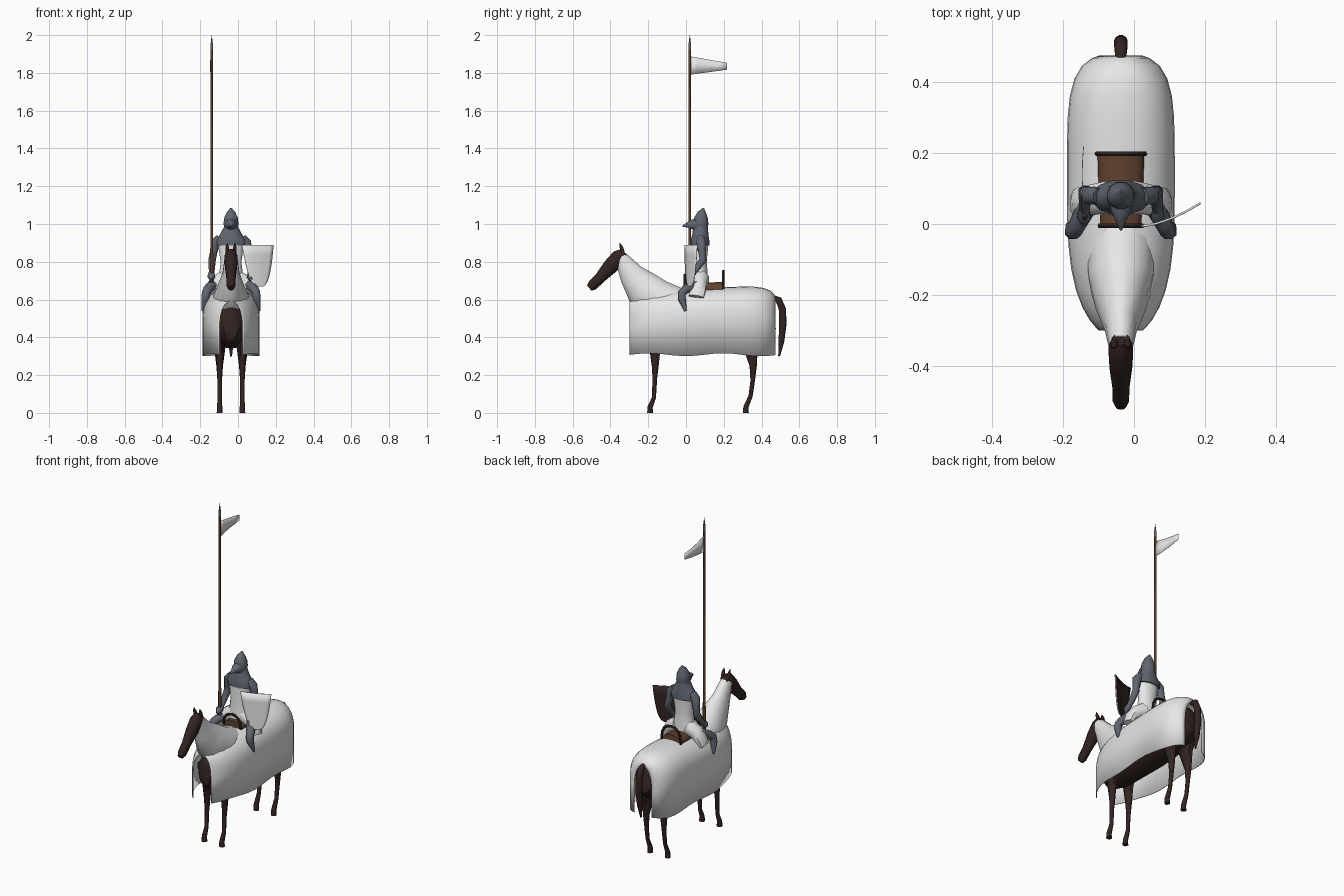
import bpy, bmesh, math
from mathutils import Vector

if "Cube" in bpy.data.objects:
    bpy.data.objects.remove(bpy.data.objects["Cube"])

CENTRE = -.037  # centre line of horse and rider
ACROSS, ALONG, UP = Vector((1, 0, 0)), Vector((0, 1, 0)), Vector((0, 0, 1))


def material(name, red, green, blue):
    colour = (red, green, blue, 1)
    mat = bpy.data.materials.new(name)
    mat.use_nodes = True
    mat.diffuse_color = colour
    mat.node_tree.nodes["Principled BSDF"].inputs["Base Color"].default_value = colour
    return mat


CLOTH = material("white cloth", .8, .8, .8)
HIDE = material("dark hide", .032, .017, .015)
STEEL = material("grey steel", .115, .13, .16)
WOOD = material("brown wood", .11, .05, .025)
LEATHER = material("brown leather", .12, .055, .028)
DARK = material("dark leather", .03, .018, .015)


def finish(name, bm, materials):
    mesh = bpy.data.meshes.new(name)
    bm.to_mesh(mesh)
    bm.free()
    for mat in materials:
        mesh.materials.append(mat)
    part = bpy.data.objects.new(name, mesh)
    bpy.context.collection.objects.link(part)
    bpy.ops.object.select_all(action='DESELECT')
    part.select_set(True)
    bpy.context.view_layer.objects.active = part
    bpy.ops.object.shade_smooth_by_angle(angle=math.radians(50))
    return part


def tube(name, mat, stations, sides=8, side=1, lateral=ACROSS):
    """Loft ellipses along stations of (x offset, y, z, lateral radius, optional other radius)."""
    bm = bmesh.new()
    path = [Vector((CENTRE + side * s[0], s[1], s[2])) for s in stations]
    last = len(path) - 1
    rings = []
    for i, (point, station) in enumerate(zip(path, stations)):
        tangent = (path[min(i + 1, last)] - path[max(i - 1, 0)]).normalized()
        u = (lateral - tangent * lateral.dot(tangent)).normalized()
        v = tangent.cross(u)
        angles = [math.tau * (k + .5) / sides for k in range(sides)]
        rings.append([bm.verts.new(point + u * station[3] * math.cos(a) + v * station[-1] * math.sin(a))
                      for a in angles])
    for ring, following in zip(rings, rings[1:]):
        for k in range(sides):
            n = (k + 1) % sides
            bm.faces.new((ring[k], ring[n], following[n], following[k]))
    bm.faces.new(rings[0])
    bm.faces.new(rings[-1])
    bmesh.ops.recalc_face_normals(bm, faces=bm.faces)
    return finish(name, bm, [mat])


def centred(name, mat, *stations):
    """Tube lying on the centre line, from stations of (y, z, radius, other radius)."""
    return tube(name, mat, [(0, *station) for station in stations], sides=12)


def sheet(name, rows, materials, thickness):
    """Thin grid surface; the last material goes on its back."""
    bm = bmesh.new()
    grid = [[bm.verts.new(point) for point in row] for row in rows]
    for row, following in zip(grid, grid[1:]):
        for k in range(len(row) - 1):
            bm.faces.new((row[k], row[k + 1], following[k + 1], following[k]))
    part = finish(name, bm, materials)
    solidify = part.modifiers.new("thickness", 'SOLIDIFY')
    solidify.thickness = thickness
    solidify.material_offset = len(materials) - 1
    return part


def leg(name, side, hip, thigh, knee, shin, fetlock, toe):
    """Horse leg from joints of (y, z, radius), ending in a hoof."""
    joints = (hip, thigh, knee, shin, fetlock, (toe, .03, .015), (toe, 0, .017))
    widths = (.65, .75, .9, 1, 1, 1, 1)
    tube(name, HIDE, [(.06, y, z, r * w, r) for (y, z, r), w in zip(joints, widths)], side=side)


# Horse
centred("horse_body", HIDE, (-.275, .46, .04, .07), (-.25, .46, .06, .1), (-.16, .47, .1, .13),
        (.1, .48, .12, .13), (.32, .5, .12, .13), (.42, .5, .09, .11), (.46, .51, .05, .07))
centred("neck_cover", CLOTH, (-.345, .825, .034, .036), (-.29, .735, .046, .068),
        (-.225, .655, .072, .105), (-.15, .6, .095, .11), (-.03, .56, .1, .1))
centred("horse_head", HIDE, (-.325, .85, .026, .025), (-.355, .825, .036, .042), (-.4, .775, .033, .042),
        (-.455, .715, .025, .03), (-.495, .675, .024, .029), (-.512, .66, .016, .018))
centred("tail", HIDE, (.46, .61, .014), (.49, .6, .018), (.51, .55, .02), (.513, .47, .02),
        (.505, .38, .016), (.493, .3, .005))
for side, label in ((1, "left"), (-1, "right")):
    tube(label + "_ear", HIDE, [(.018, -.335, .85, .012), (.02, -.342, .875, .01), (.02, -.35, .9, .001)],
         side=side)
    leg(label + "_front_leg", side, (-.17, .48, .07), (-.165, .37, .036), (-.163, .25, .02),
        (-.165, .18, .013), (-.17, .08, .012), -.19)
    leg(label + "_hind_leg", side, (.36, .5, .08), (.335, .38, .05), (.356, .25, .021),
        (.353, .17, .013), (.342, .09, .012), .317)

# Horse cloth: arches along the body, open at chest and tail
ARCH, STATIONS = 14, 16
rows = []
for i in range(STATIONS + 1):
    y = .0875 + .3875 * math.cos(math.pi * i / STATIONS)
    if y > .1:
        fullness = (1 - ((y - .1) / .38) ** 5) ** (1 / 3)
    else:
        fullness = (1 - ((.1 - y) / .425) ** 3) ** .5
    width = .152 * fullness
    top = .5 + .155 * fullness ** .5 + .05 * y * fullness
    base = top - .15
    hem = .308 - .008 * math.cos(y * 16)
    row = [(CENTRE + width, y, hem)]
    for k in range(ARCH + 1):
        a = math.pi * k / ARCH
        x = math.copysign(abs(math.cos(a)) ** .87, math.cos(a))
        row.append((CENTRE + width * x, y, base + (top - base) * abs(math.sin(a)) ** .87))
    row.append((CENTRE - width, y, hem))
    rows.append(row[::-1])
sheet("horse_cloth", rows[::-1], [CLOTH], .004)

# Saddle
centred("saddle_seat", LEATHER, (0, .655, .06, .035), (.1, .655, .065, .035), (.195, .66, .068, .035))
for name, y, width, height in (("saddle_cantle", .198, .066, .095), ("saddle_pommel", -.005, .058, .075)):
    angles = [math.pi * k / 8 for k in range(9)]
    tube(name, DARK, [(width * math.cos(a), y, .655 + height * abs(math.sin(a)) ** .7, .008) for a in angles],
         sides=6, lateral=ALONG)

# Rider body
centred("surcoat", CLOTH, (.07, .67, .08, .05), (.07, .74, .064, .046), (.07, .8, .057, .041),
        (.073, .87, .068, .045), (.075, .92, .07, .042))
centred("mail_cape", STEEL, (.075, .885, .082, .05), (.075, .915, .085, .05), (.076, .945, .06, .044),
        (.078, .985, .038, .04), (.08, 1.01, .034, .036))
centred("helmet", STEEL, (.08, .975, .036), (.079, 1, .041), (.08, 1.03, .038), (.085, 1.06, .024),
        (.093, 1.085, .003))
centred("visor", STEEL, (.06, .995, .035), (.035, .998, .028), (.008, .995, .015), (-.018, .988, .003))
for side, label in ((1, "left"), (-1, "right")):
    tube(label + "_arm", STEEL, [(.06, .078, .925, .025), (.083, .08, .9, .027), (.092, .085, .85, .021),
                                 (.1, .09, .81, .021), (.103, .035, .735, .015)], side=side)
    tube(label + "_hand", STEEL, [(.104, .045, .745, .014), (.104, .02, .723, .021),
                                  (.104, .003, .705, .01)], side=side)
    tube(label + "_skirt", CLOTH, [(.03, .075, .71, .05), (.08, .068, .685, .045), (.115, .06, .645, .045, .03),
                                   (.128, .055, .615, .042, .018)], side=side, lateral=ALONG)
    tube(label + "_leg", STEEL, [(.09, .06, .685, .03), (.122, 0, .655, .025), (.133, -.022, .635, .023),
                                 (.137, -.022, .605, .022), (.148, -.003, .54, .008)], side=side)

# Lance and pennant
GRIP, POLE = -.102, .02
tube("lance_shaft", WOOD, [(GRIP, POLE, .69, .009), (GRIP, POLE, 1.93, .006)])
tube("lance_tip", STEEL, [(GRIP, POLE, 1.92, .007), (GRIP, POLE, 1.945, .008), (GRIP, POLE, 2, .0005)])
rows = []
for k in range(6):
    t = k / 5
    x = CENTRE + GRIP - .008 * math.sin(t * 2.6)
    y = POLE + .198 * t
    rows.append([(x, y, 1.79 + .027 * t), (x, y, 1.888 - .035 * t)])
sheet("pennant", rows, [CLOTH], .002)

# Shield: curved plate tapering to a blunt point
rows = []
for k in range(9):
    t = max(.005, (k / 8) ** 2)
    row = []
    for i in range(-4, 5):
        x = .115 - .01 * t + .084 * t ** .33 * i / 4
        row.append((x, -.009 + .064 * (max(x - .02, 0) / .167) ** 1.6, .667 + .223 * t))
    rows.append(row)
sheet("shield", rows, [CLOTH, DARK], .006)
